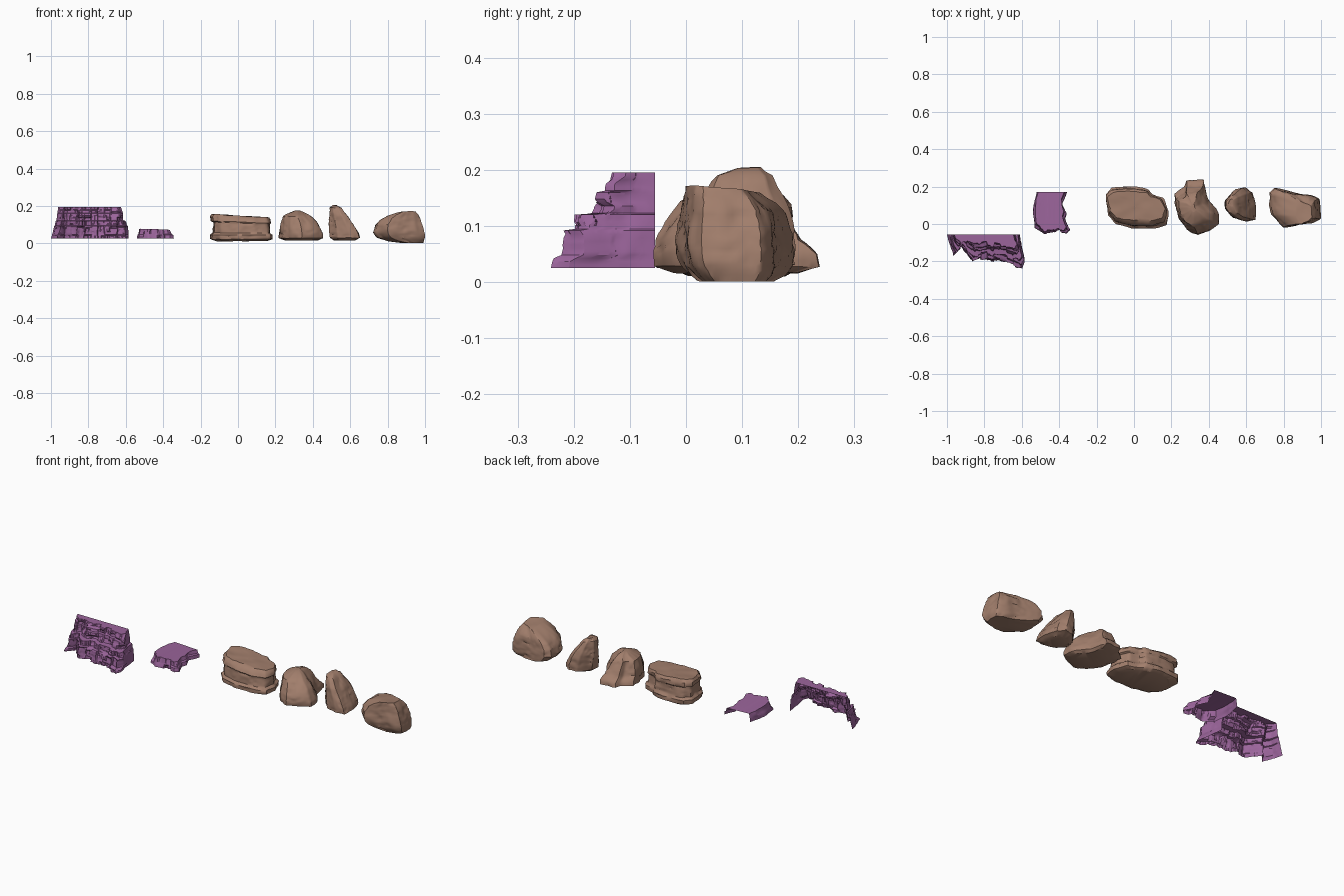
import bpy, bmesh
from mathutils import Vector, noise

if "Cube" in bpy.data.objects:
    bpy.data.objects.remove(bpy.data.objects["Cube"])


def material(name, col):
    m = bpy.data.materials.new(name)
    m.diffuse_color = col
    m.use_nodes = True
    m.node_tree.nodes["Principled BSDF"].inputs["Base Color"].default_value = m.diffuse_color
    return m


BROWN = material("brown_stone", (0.36, 0.21, 0.15, 1))
PURPLE = material("purple_stone", (0.33, 0.13, 0.33, 1))


def resample(pts, n, closed):
    """Evenly spaced points on a plan outline, anticlockwise, scaled to 0..1."""
    area = sum(a[0] * b[1] - b[0] * a[1] for a, b in zip(pts, pts[1:] + pts[:1]))
    if area < 0:
        pts = pts[::-1]
    path = [Vector(p) for p in (pts + pts[:1] if closed else pts)]
    lens = [(b - a).length for a, b in zip(path, path[1:])]
    total, out = sum(lens), []
    for i in range(n):
        d = total * i / (n if closed else n - 1)
        k = 0
        while k < len(lens) - 1 and d > lens[k]:
            d -= lens[k]
            k += 1
        out.append(path[k].lerp(path[k + 1], min(1, d / lens[k])))
    x0, x1 = min(p.x for p in out), max(p.x for p in out)
    y0, y1 = min(p.y for p in out), max(p.y for p in out)
    return [((p.x - x0) / (x1 - x0), (p.y - y0) / (y1 - y0)) for p in out]


def stone(name, outline, layers, mat, slope=(0, 0), closed=True, n=84, step=0.009, angle=35):
    """Loft an outline through layers (z, xmin, xmax, ymin, ymax), then chip it."""
    unit = resample(outline, n, closed)
    rows = []
    for a, b in zip(layers, layers[1:]):
        k = max(1, round((b[0] - a[0]) / step))
        rows += [[u + (v - u) * j / k for u, v in zip(a, b)] for j in range(k)]
    rows.append(layers[-1])
    z0, z1 = layers[0][0], layers[-1][0]
    top = layers[-1]
    cx, cy = (top[1] + top[2]) / 2, (top[3] + top[4]) / 2
    rings = []
    for z, xa, xb, ya, yb in rows:
        t = (z - z0) / (z1 - z0)
        ring = []
        for u, v in unit:
            x, y = xa + u * (xb - xa), ya + v * (yb - ya)
            ring.append(Vector((x, y, z + t * t * (slope[0] * (x - cx) + slope[1] * (y - cy)))))
        rings.append(ring)
    # cap rings run to the middle, or to the open back edge
    edge, last = rings[-1], 8
    mid = sum(edge, Vector()) / n
    for j in range(1, last + 1):
        f = j / last * (0.96 if closed else 1)
        rings.append([p.lerp(mid if closed else edge[0].lerp(edge[-1], i / (n - 1)), f)
                      for i, p in enumerate(edge)])
    # surface chipping
    seed = Vector((len(name) * 1.7, layers[0][1] * 9, 3))
    back = layers[0][4]
    for r in rings:
        for p in r:
            if closed:
                q = p + seed
                d = Vector((p.x - mid.x, p.y - mid.y, 0))
                d.normalize()
                w = noise.noise(q * 13) * 0.007 + noise.noise(q * 34) * 0.003
                crack = abs(noise.noise(Vector((q.x * 8, q.y * 8, q.z * 45))))
                w -= max(0, 0.12 - crack) * 0.035
                p += d * w
                p.z = max(0, p.z + noise.noise(q * 17) * 0.003)
            else:
                fade = min(1, max(0, (back - p.y) / 0.06))
                q = p + seed
                c = noise.cell(Vector((q.x * 28, 0.5, q.z * 22)))
                c2 = noise.cell(Vector((q.x * 60, 7.5, q.z * 48)))
                p.y += fade * (c * 0.012 + c2 * 0.005 + 0.006)
                p.x += fade * noise.noise(q * 20) * 0.006
    bm = bmesh.new()
    vr = [[bm.verts.new(p) for p in r] for r in rings]
    m = n if closed else n - 1
    for a, b in zip(vr, vr[1:]):
        for i in range(m):
            k = (i + 1) % n
            bm.faces.new((a[i], a[k], b[k], b[i]))
    if closed:
        bm.faces.new(vr[-1])
        bm.faces.new(vr[0][::-1])
    bmesh.ops.triangulate(bm, faces=[f for f in bm.faces if len(f.verts) > 4])
    bmesh.ops.dissolve_degenerate(bm, dist=1e-5, edges=bm.edges[:])
    me = bpy.data.meshes.new(name)
    bm.to_mesh(me)
    bm.free()
    ob = bpy.data.objects.new(name, me)
    bpy.context.collection.objects.link(ob)
    me.materials.append(mat)
    bpy.ops.object.select_all(action='DESELECT')
    ob.select_set(True)
    bpy.context.view_layer.objects.active = ob
    bpy.ops.object.shade_smooth_by_angle(angle=angle * 0.01745)
    return ob


# cliff face: stepped shell, open at back and bottom
stone("cliff_wall",
      [(-1, -.055), (-.99, -.12), (-.965, -.165), (-.935, -.13), (-.87, -.205), (-.8, -.185),
       (-.72, -.2), (-.67, -.205), (-.6, -.235), (-.585, -.2), (-.6, -.13), (-.61, -.055)],
      [(.025, -1, -.585, -.238, -.055), (.06, -.99, -.588, -.23, -.055), (.092, -.983, -.59, -.225, -.055),
       (.095, -.98, -.595, -.205, -.055), (.12, -.975, -.6, -.202, -.055), (.123, -.97, -.613, -.165, -.055),
       (.16, -.967, -.617, -.155, -.055), (.163, -.965, -.618, -.14, -.055), (.195, -.962, -.625, -.132, -.055)],
      PURPLE, closed=False, n=150, step=.006, angle=30)

# low ledge: open at back and bottom
stone("flat_ledge",
      [(-.52, .17), (-.535, .11), (-.54, .06), (-.53, -.02), (-.48, -.05), (-.43, -.05), (-.4, -.04),
       (-.36, -.045), (-.345, -.03), (-.37, .03), (-.36, .06), (-.385, .11), (-.36, .17)],
      [(.025, -.54, -.345, -.054, .17), (.045, -.538, -.347, -.052, .17), (.05, -.535, -.355, -.05, .17),
       (.072, -.53, -.362, -.045, .17)],
      PURPLE, slope=(-.04, -.04), closed=False, n=90, angle=30)

# long layered boulder
stone("long_boulder",
      [(-.15, .16), (-.12, .195), (0, .205), (.08, .19), (.1, .16), (.16, .14), (.19, .07),
       (.175, 0), (.1, -.025), (0, -.02), (-.1, 0), (-.14, .05)],
      [(.012, -.12, .16, 0, .18), (.022, -.147, .187, -.027, .2), (.045, -.147, .188, -.028, .202),
       (.056, -.135, .172, -.015, .192), (.108, -.135, .17, -.01, .187), (.114, -.148, .176, -.012, .192),
       (.135, -.148, .173, 0, .19), (.147, -.138, .165, .015, .178)],
      BROWN, slope=(-.06, 0))

# wedge boulder
stone("wedge_boulder",
      [(.22, .1), (.22, .16), (.27, .2), (.28, .235), (.37, .24), (.38, .19), (.4, .13), (.45, .06),
       (.45, 0), (.4, -.04), (.34, -.065), (.28, -.03), (.24, .03)],
      [(.016, .25, .43, -.02, .2), (.028, .217, .453, -.06, .238), (.05, .22, .455, -.065, .232),
       (.075, .222, .446, -.055, .205), (.115, .23, .42, -.03, .185), (.145, .24, .388, -.01, .168),
       (.165, .28, .358, .03, .14), (.175, .3, .333, .06, .11)],
      BROWN)

# pointed boulder
stone("pointed_boulder",
      [(.485, .08), (.49, .13), (.53, .17), (.55, .19), (.6, .2), (.64, .17), (.65, .1), (.65, .02),
       (.6, .01), (.53, .03)],
      [(.016, .51, .625, .04, .16), (.03, .492, .649, .012, .198), (.055, .488, .643, .012, .198),
       (.1, .487, .617, .02, .19), (.15, .487, .583, .03, .175), (.19, .487, .552, .055, .155),
       (.204, .503, .53, .09, .135)],
      BROWN)

# end boulder with rounded underside
stone("end_boulder",
      [(.72, .17), (.75, .195), (.85, .17), (.95, .155), (.995, .14), (1, .03), (.96, .01), (.85, -.01),
       (.8, -.015), (.73, .05), (.72, .1)],
      [(.001, .88, .99, .02, .16), (.012, .8, .998, .005, .178), (.03, .745, .999, -.01, .19),
       (.06, .721, .997, -.018, .194), (.1, .73, .985, -.015, .187), (.13, .757, .975, -.01, .178),
       (.15, .8, .965, -.005, .16), (.167, .86, .95, 0, .135)],
      BROWN, slope=(.03, -.08))
